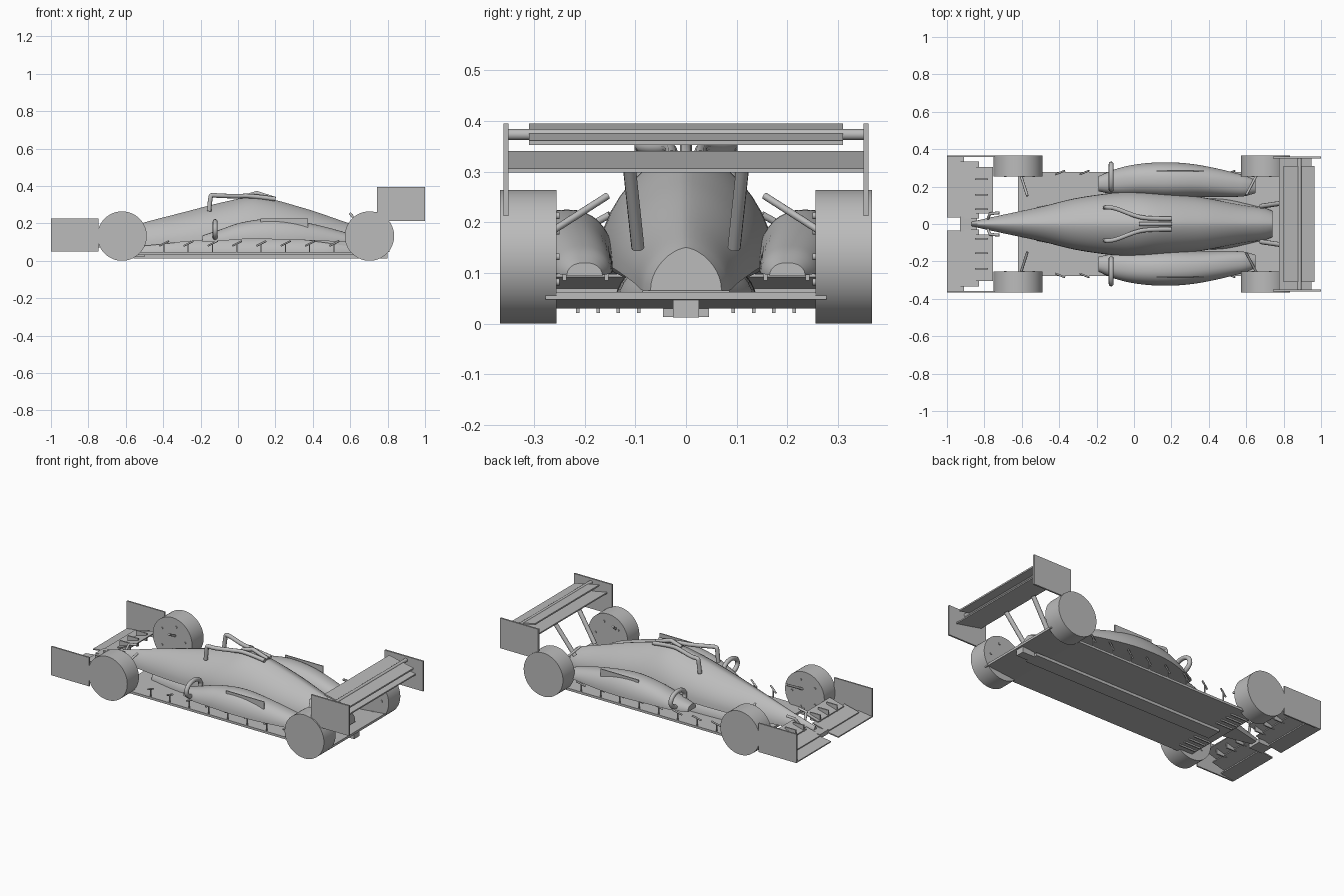
import bpy, bmesh, math
from mathutils import Vector

cube = bpy.data.objects.get("Cube")
if cube:
    bpy.data.objects.remove(cube)

GREY = bpy.data.materials.new("plain grey")
GREY.use_nodes = True
GREY.diffuse_color = (0.5, 0.5, 0.5, 1)
GREY.node_tree.nodes["Principled BSDF"].inputs["Base Color"].default_value = (0.5, 0.5, 0.5, 1)


def add(name, bm, smooth=False, mirror=False):
    """Turn a bmesh into an object, optionally mirrored across the centre line."""
    bmesh.ops.recalc_face_normals(bm, faces=bm.faces)
    mesh = bpy.data.meshes.new(name)
    bm.to_mesh(mesh)
    bm.free()
    ob = bpy.data.objects.new(name, mesh)
    bpy.context.collection.objects.link(ob)
    mesh.materials.append(GREY)
    if mirror:
        ob.modifiers.new("mirror", 'MIRROR').use_axis = (False, True, False)
    if smooth:
        bpy.ops.object.select_all(action='DESELECT')
        ob.select_set(True)
        bpy.context.view_layer.objects.active = ob
        bpy.ops.object.shade_smooth_by_angle(angle=math.radians(40))


def box(name, x, y, z, mirror=False):
    bm = bmesh.new()
    bmesh.ops.create_cube(bm, size=1)
    for v in bm.verts:
        v.co = [(a + b) / 2 + c * (b - a) for (a, b), c in zip((x, y, z), v.co)]
    add(name, bm, mirror=mirror)


def plate(name, line, t, y0, y1, mirror=False):
    """Extrude a line of (x, z) points with thickness t across the width."""
    profile = line + [(x, z + t) for x, z in reversed(line)]
    bm = bmesh.new()
    face = bm.faces.new([bm.verts.new((x, y0, z)) for x, z in profile])
    new = bmesh.ops.extrude_face_region(bm, geom=[face])["geom"]
    bmesh.ops.translate(bm, vec=(0, y1 - y0, 0), verts=[v for v in new if isinstance(v, bmesh.types.BMVert)])
    add(name, bm, mirror=mirror)


def tube(name, points, r, mirror=True, spline='POLY'):
    cu = bpy.data.curves.new(name, 'CURVE')
    cu.dimensions = '3D'
    cu.bevel_depth = r
    cu.bevel_resolution = 3
    cu.use_fill_caps = True
    sp = cu.splines.new(spline)
    sp.points.add(len(points) - 1)
    for p, co in zip(sp.points, points):
        p.co = (*co, 1)
    if spline == 'NURBS':
        sp.use_endpoint_u = True
        sp.order_u = 3
    ob = bpy.data.objects.new(name, cu)
    bpy.context.collection.objects.link(ob)
    cu.materials.append(GREY)
    if mirror:
        ob.modifiers.new("mirror", 'MIRROR').use_axis = (False, True, False)


def spline_at(stations, x):
    """Smoothly interpolate the station rows at position x."""
    i = max(k for k in range(len(stations) - 1) if stations[k][0] <= x)
    a, b = stations[i], stations[i + 1]
    p, q = stations[max(i - 1, 0)], stations[min(i + 2, len(stations) - 1)]
    d = b[0] - a[0]
    t = (x - a[0]) / d
    out = []
    for k in range(1, len(a)):
        m0 = (b[k] - p[k]) / (b[0] - p[0]) * d
        m1 = (q[k] - a[k]) / (q[0] - a[0]) * d
        out.append((2*t**3 - 3*t*t + 1) * a[k] + (t**3 - 2*t*t + t) * m0
                   + (3*t*t - 2*t**3) * b[k] + (t**3 - t*t) * m1)
    return out


def loft(name, stations, power, mirror=False, steps=50, segs=20):
    """Flat-bottomed dome from rows of x, centre y, half width, base z, top z."""
    bm = bmesh.new()
    x0, x1 = stations[0][0], stations[-1][0]
    rings = []
    for i in range(steps + 1):
        x = x0 + (x1 - x0) * min(i / steps, 0.9999)
        yc, w, zb, zt = spline_at(stations, x)
        ring = []
        for j in range(segs + 1):
            c, s = math.cos(math.pi * j / segs), math.sin(math.pi * j / segs)
            y = math.copysign(abs(c) ** power, c) * w
            ring.append(bm.verts.new((x, yc + y, zb + s * (zt - zb))))
        rings.append(ring)
    for r, q in zip(rings, rings[1:]):
        for j in range(segs + 1):
            k = (j + 1) % (segs + 1)
            bm.faces.new((r[j], r[k], q[k], q[j]))
    bm.faces.new(rings[0])
    bm.faces.new(rings[-1])
    add(name, bm, smooth=True, mirror=mirror)


# Main hull and side pods
loft("body", [
    (-0.87, 0, 0.012, 0.07, 0.10), (-0.72, 0, 0.045, 0.07, 0.14),
    (-0.5, 0, 0.092, 0.08, 0.205), (-0.3, 0, 0.14, 0.10, 0.257),
    (-0.05, 0, 0.172, 0.12, 0.32), (0.1, 0, 0.170, 0.12, 0.342),
    (0.35, 0, 0.145, 0.11, 0.282), (0.58, 0, 0.102, 0.08, 0.205),
    (0.70, 0, 0.085, 0.065, 0.165), (0.74, 0, 0.07, 0.065, 0.15)], 1.3)
loft("side_pod", [
    (-0.19, 0.215, 0.040, 0.10, 0.135), (-0.1, 0.225, 0.068, 0.105, 0.165),
    (0.02, 0.235, 0.085, 0.115, 0.205), (0.18, 0.235, 0.095, 0.115, 0.225),
    (0.35, 0.230, 0.085, 0.11, 0.207), (0.58, 0.205, 0.058, 0.10, 0.15),
    (0.65, 0.20, 0.035, 0.095, 0.12)], 0.85, mirror=True)
box("pod_fin", (0.12, 0.375), (0.281, 0.287), (0.165, 0.225), mirror=True)

# Keel joining the hull to the floor
loft("keel", [(-0.52, 0, 0.09, 0.035, 0.10), (-0.3, 0, 0.13, 0.035, 0.13),
              (0.45, 0, 0.135, 0.04, 0.13), (0.68, 0, 0.09, 0.045, 0.10)], 0.8)

# Rings around the pod noses
tube("pod_ring", [(-0.122, 0.253 + 0.068 * math.cos(a), 0.165 + 0.045 * math.sin(a))
                  for a in [math.radians(-80 + 15 * i) for i in range(20)]], 0.013)

# Floor, plank and edge vanes
plate("floor", [(-0.62, 0.03), (0.62, 0.03), (0.81, 0.048)], 0.014, -0.277, 0.277)
box("plank", (-0.56, 0.72), (-0.045, 0.045), (0.013, 0.03))
box("rear_bracket", (0.72, 0.80), (-0.026, 0.026), (0.012, 0.05))
for i in range(9):
    x = -0.55 + i * 0.13
    tube("edge_vane", [(x, 0.265, 0.08), (x + 0.05, 0.285, 0.105)], 0.005)
    box("vane_post", (x + 0.02, x + 0.026), (0.27, 0.276), (0.04, 0.09), mirror=True)
for i in range(4):
    plate("floor_strake", [(-0.61, 0.021), (-0.5, 0.021)], 0.012, 0.09 + 0.04 * i, 0.097 + 0.04 * i, mirror=True)

# Wheels with hub bolts
for x, label in ((-0.62, "front"), (0.703, "rear")):
    bm = bmesh.new()
    bmesh.ops.create_cone(bm, cap_ends=True, segments=64, radius1=0.132, radius2=0.132, depth=0.112)
    for v in bm.verts:
        v.co = Vector((x + v.co.x, 0.311 + v.co.z, 0.132 + v.co.y))
    add(label + "_wheel", bm, smooth=True, mirror=True)
    for i in range(5):
        a = 2 * math.pi * i / 5
        bx, bz = x + 0.085 * math.cos(a), 0.132 + 0.085 * math.sin(a)
        tube(label + "_hub_bolt", [(bx, 0.25, bz), (bx, 0.26, bz)], 0.007)

# Suspension rods
tube("front_push_rod", [(-0.57, 0.15, 0.215), (-0.605, 0.26, 0.155)], 0.007)
tube("rear_push_rod", [(0.60, 0.155, 0.252), (0.655, 0.26, 0.185)], 0.007)

# Cockpit guard: two bent arms meeting over the seat
tube("guard_arm", [(-0.155, 0.088, 0.265), (-0.148, 0.09, 0.342), (-0.14, 0.09, 0.352), (-0.10, 0.085, 0.347),
                   (0.0, 0.045, 0.345), (0.07, 0.028, 0.348), (0.2, 0.028, 0.33)], 0.012, spline='NURBS')
tube("roll_hoop", [(0.03, 0, 0.34), (0.10, 0, 0.362), (0.2, 0, 0.33)], 0.012, mirror=False)

# Rear wing, both planes falling towards the back
box("rear_endplate", (0.742, 1.0), (0.35, 0.36), (0.212, 0.395), mirror=True)
plate("rear_main_plane", [(0.775, 0.333), (0.95, 0.298)], 0.008, -0.35, 0.35)
plate("rear_flap", [(0.80, 0.386), (0.965, 0.352)], 0.009, -0.31, 0.31)
tube("flap_pivot", [(0.885, -0.355, 0.373), (0.885, 0.355, 0.373)], 0.011, mirror=False)
tube("wing_pillar", [(0.68, 0.095, 0.15), (0.80, 0.113, 0.32)], 0.013)

# Front wing
box("front_endplate", (-1.0, -0.745), (0.358, 0.367), (0.05, 0.225), mirror=True)
plate("front_main_plane", [(-1.0, 0.05), (-0.91, 0.062)], 0.007, 0.035, 0.36, mirror=True)
plate("front_middle_flap", [(-0.93, 0.068), (-0.83, 0.092)], 0.006, 0.03, 0.335, mirror=True)
plate("front_upper_flap", [(-0.85, 0.095), (-0.755, 0.122)], 0.006, 0.055, 0.305, mirror=True)
box("front_wing_centre", (-0.93, -0.84), (-0.04, 0.04), (0.055, 0.08))
for y in (0.08, 0.157, 0.24):
    box("flap_bracket", (-0.85, -0.78), (y - 0.004, y + 0.004), (0.085, 0.132), mirror=True)
tube("nose_sensor", [(-0.78, 0.03, 0.10), (-0.77, 0.055, 0.14), (-0.72, 0.06, 0.145)], 0.008)
